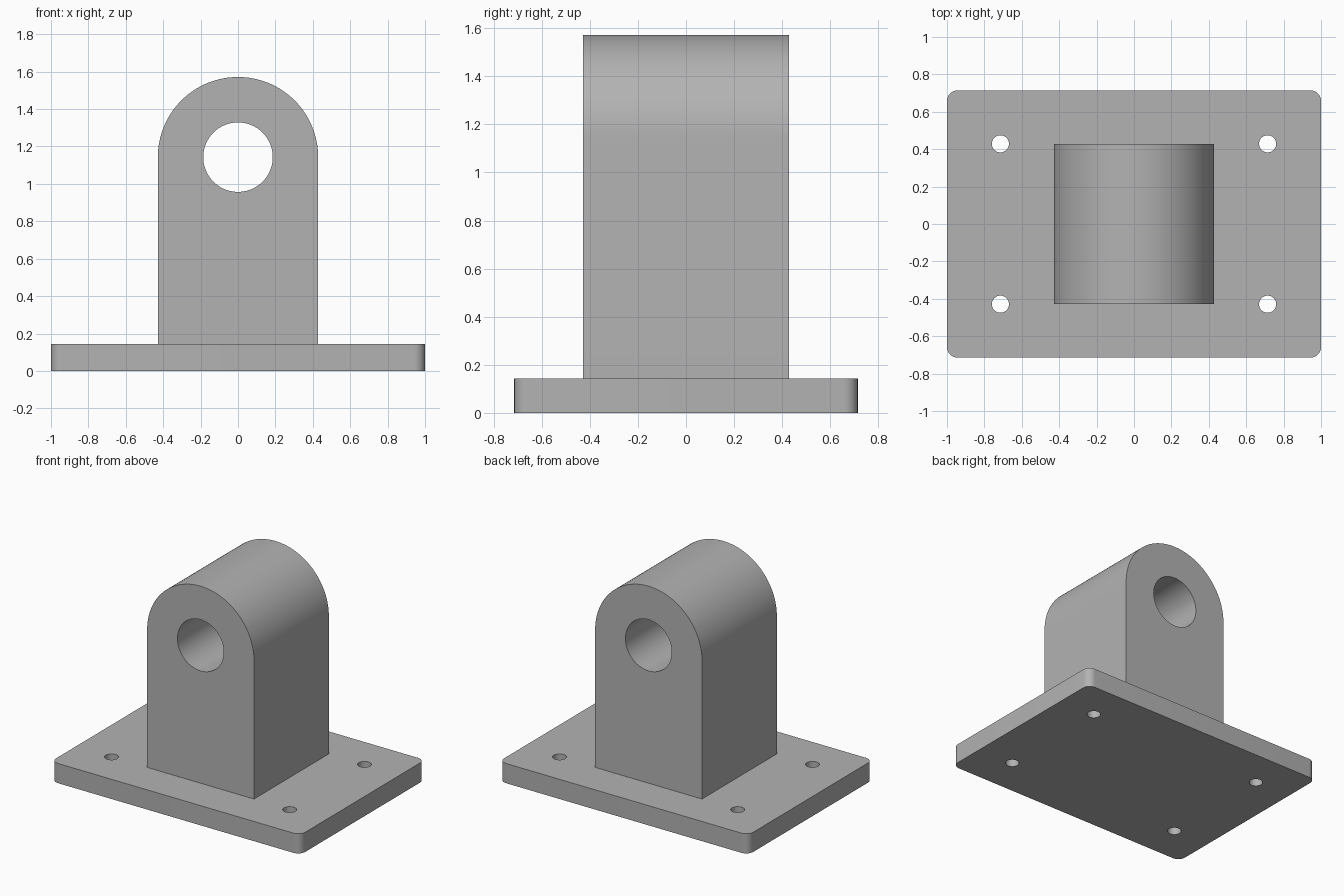
import bpy, bmesh
from math import pi, sin, cos, radians
from mathutils import Matrix, Vector

cube = bpy.data.objects.get("Cube")
if cube:
    bpy.data.objects.remove(cube, do_unlink=True)

UNIT = 1 / 70                      # plate is 140 x 100 x 10 units
LENGTH, WIDTH, THICK = 140 * UNIT, 100 * UNIT, 10 * UNIT
BOSS_R, BOSS_Z = 30 * UNIT, 80 * UNIT

grey = bpy.data.materials.new("plain_grey")
grey.use_nodes = True
colour = (0.45, 0.45, 0.45, 1)
grey.diffuse_color = colour
grey.node_tree.nodes["Principled BSDF"].inputs["Base Color"].default_value = colour


def arc(x, y, r, start, end, steps):
    """Points along an arc, both ends included."""
    angles = [start + (end - start) * i / steps for i in range(steps + 1)]
    return [(x + r * cos(a), y + r * sin(a)) for a in angles]


def circle(x, y, r, steps=64):
    return arc(x, y, r, 0, 2 * pi, steps)[:-1]


def solid(name, loops, depth, matrix):
    """Fill an outline with holes, extrude it, and place it."""
    bm = bmesh.new()
    for loop in loops:
        verts = [bm.verts.new((x, y, 0)) for x, y in loop]
        for a, b in zip(verts, verts[1:] + verts[:1]):
            bm.edges.new((a, b))
    bmesh.ops.triangle_fill(bm, edges=bm.edges[:], use_beauty=True, normal=Vector((0, 0, 1)))
    top = bmesh.ops.extrude_face_region(bm, geom=bm.faces[:], use_keep_orig=True)["geom"]
    bmesh.ops.translate(bm, vec=(0, 0, depth),
                        verts=[g for g in top if isinstance(g, bmesh.types.BMVert)])
    bmesh.ops.recalc_face_normals(bm, faces=bm.faces[:])
    bm.transform(matrix)
    mesh = bpy.data.meshes.new(name)
    bm.to_mesh(mesh)
    bm.free()
    mesh.materials.append(grey)
    obj = bpy.data.objects.new(name, mesh)
    bpy.context.collection.objects.link(obj)
    bpy.ops.object.select_all(action="DESELECT")
    obj.select_set(True)
    bpy.context.view_layer.objects.active = obj
    bpy.ops.object.shade_smooth_by_angle(angle=radians(30))
    return obj


# Base plate: rounded rectangle with four bolt holes
corner = 4 * UNIT
plate = []
for i, (sx, sy) in enumerate([(1, 1), (-1, 1), (-1, -1), (1, -1)]):
    plate += arc(sx * (LENGTH / 2 - corner), sy * (WIDTH / 2 - corner), corner,
                 i * pi / 2, (i + 1) * pi / 2, 12)
bolts = [circle(sx * 50 * UNIT, sy * 30 * UNIT, 3.2 * UNIT, 48)
         for sx in (-1, 1) for sy in (-1, 1)]
solid("base_plate", [plate] + bolts, THICK, Matrix())

# Upright boss: round-topped profile with a pin bore, extruded front to back
boss = [(-BOSS_R, THICK), (BOSS_R, THICK)] + arc(0, BOSS_Z, BOSS_R, 0, pi, 64)
bore = circle(0, BOSS_Z, 13 * UNIT, 96)
upright = Matrix.Translation((0, BOSS_R, 0)) @ Matrix.Rotation(pi / 2, 4, "X")
solid("pivot_boss", [boss, bore], 2 * BOSS_R, upright)
